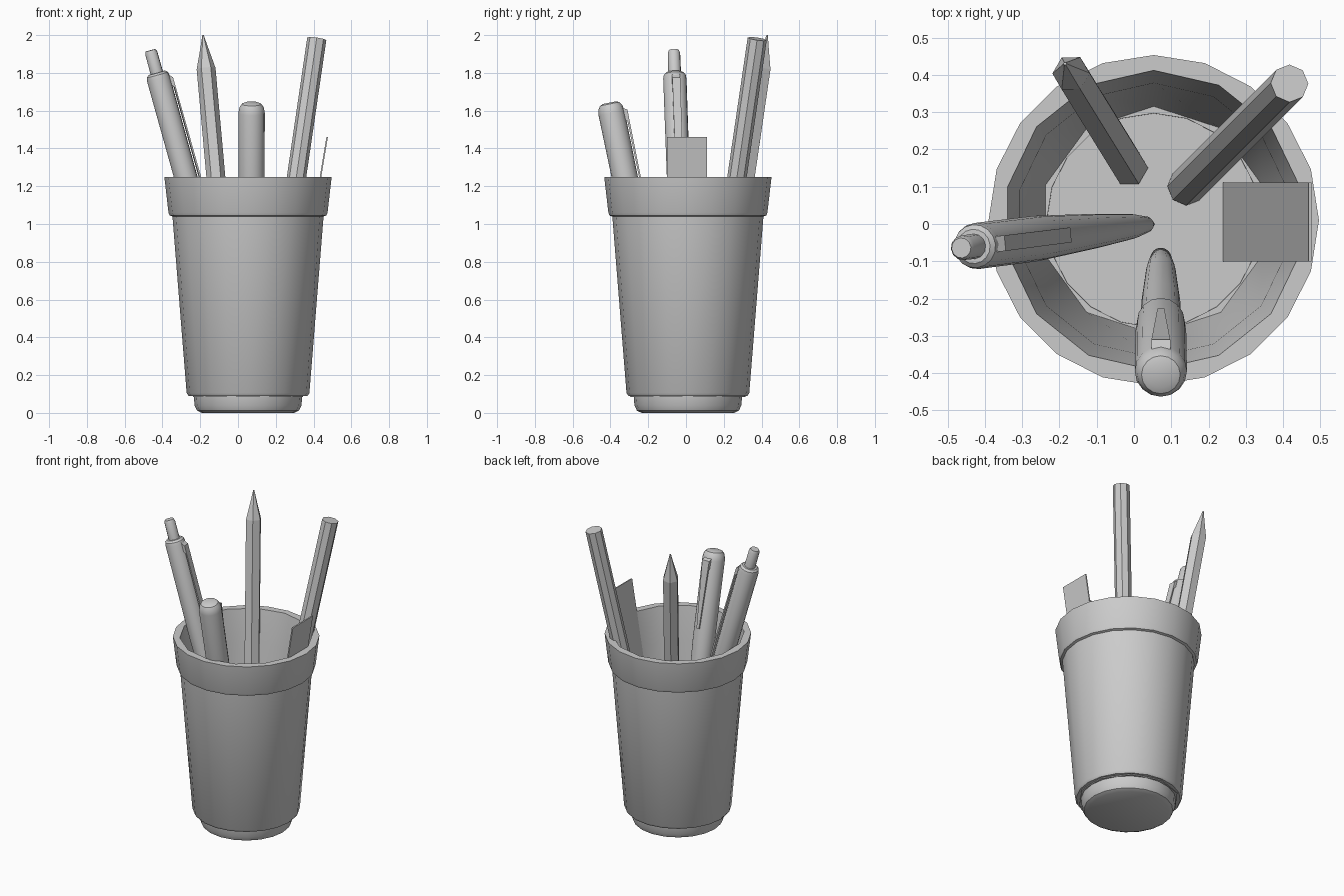
import bpy, bmesh, math
from mathutils import Vector, Matrix

if "Cube" in bpy.data.objects:
    bpy.data.objects.remove(bpy.data.objects["Cube"])


def finish(name, bm, matrix=None, smooth=True):
    bmesh.ops.recalc_face_normals(bm, faces=bm.faces)
    if matrix:
        bm.transform(matrix)
    me = bpy.data.meshes.new(name)
    bm.to_mesh(me)
    bm.free()
    ob = bpy.data.objects.new(name, me)
    bpy.context.collection.objects.link(ob)
    if smooth:
        bpy.ops.object.select_all(action='DESELECT')
        ob.select_set(True)
        bpy.context.view_layer.objects.active = ob
        bpy.ops.object.shade_smooth_by_angle(angle=math.radians(32))
    return ob


def stitch(bm, a, b):
    """Skin two rings that may have different vertex counts."""
    n, m = len(a), len(b)
    if n == m:
        for k in range(n):
            bm.faces.new((a[k], a[(k + 1) % n], b[(k + 1) % n], b[k]))
        return
    i = j = 0
    while i < n or j < m:
        if j == m or (i < n and (i + 1) * m <= (j + 1) * n):
            bm.faces.new((a[i % n], a[(i + 1) % n], b[j % m]))
            i += 1
        else:
            bm.faces.new((a[i % n], b[(j + 1) % m], b[j % m]))
            j += 1


def lathe(name, rings, sides=16, matrix=None, smooth=True, phase=0.0):
    """Rings are (radius, height) or (radius, height, sides); both ends are capped."""
    bm = bmesh.new()
    loops = []
    for ring in rings:
        r, z = ring[:2]
        n = ring[2] if len(ring) > 2 else sides
        loops.append([bm.verts.new((r * math.cos(phase + 2 * math.pi * k / n),
                                    r * math.sin(phase + 2 * math.pi * k / n), z))
                      for k in range(n)])
    for a, b in zip(loops, loops[1:]):
        stitch(bm, a, b)
    bm.faces.new(loops[0])
    bm.faces.new(loops[-1])
    return finish(name, bm, matrix, smooth)


def lean(base, top, side):
    """Frame at base, local z toward top, local x facing side."""
    base = Vector(base)
    z = (Vector(top) - base).normalized()
    y = z.cross(Vector(side)).normalized()
    x = y.cross(z)
    m = Matrix((x, y, z)).transposed().to_4x4()
    m.translation = base
    return m


def clip(name, profile, w_top, w_end, matrix):
    """Side profile (x, z) widened along y, tapering from top to end."""
    bm = bmesh.new()
    hi, lo = max(p[1] for p in profile), min(p[1] for p in profile)
    sides = []
    for s in (-0.5, 0.5):
        sides.append([bm.verts.new((x, s * (w_end + (w_top - w_end) * (z - lo) / (hi - lo)), z))
                      for x, z in profile])
    stitch(bm, *sides)
    for side in sides:
        bm.faces.new(side)
    return finish(name, bm, matrix, False)


# Cup: stepped foot, tapered wall, lip, open interior
lathe("cup", [(.245, 0), (.27, .012), (.283, .04), (.287, .09), (.315, .09), (.325, .105),
              (.400, 1.04), (.415, 1.045), (.421, 1.06), (.443, 1.25),
              (.402, 1.25, 14), (.368, 1.03, 14), (.305, .085, 10)],
      sides=20, matrix=Matrix.Translation((.053, .01, 0)), phase=math.pi / 2)

# Click pen leaning left
m = lean((.045, 0, .09), (-.43, -.06, 1.80), (1, 0.1, 0))
lathe("click_pen_body", [(.010, 0), (.022, .05), (.034, .2), (.046, .55), (.055, .9),
                         (.061, 1.15), (.062, 1.745), (.058, 1.765), (.046, 1.776)], matrix=m)
lathe("click_pen_button", [(.034, 1.76), (.033, 1.885), (.027, 1.9)], sides=12, matrix=m)
clip("click_pen_clip", [(.05, 1.76), (.075, 1.73), (.078, 1.08), (.068, 1.08),
                        (.068, 1.68), (.05, 1.70)], .042, .040, m)

# Capped marker leaning forward
m = lean((.072, -.085, .09), (.072, -.405, 1.64), (0, 1, 0))
lathe("marker_body", [(.014, 0), (.028, .03), (.040, .2), (.052, .6), (.056, .95)], matrix=m)
lathe("marker_cap", [(.056, .86), (.064, .87), (.066, .94), (.068, 1.0), (.070, 1.53),
                     (.064, 1.56), (.052, 1.578), (.034, 1.585)], matrix=m)
clip("marker_clip", [(.05, 1.55), (.086, 1.53), (.083, 1.10), (.074, 1.10),
                     (.074, 1.47), (.05, 1.49)], .052, .018, m)

# Sharpened pencil leaning back left
base, tip = Vector((-.012, .15, .085)), Vector((-.185, .43, 2.0))
length = (tip - base).length
lathe("sharp_pencil", [(.05, 0), (.05, length - .18), (.016, length - .05), (.004, length)],
      sides=6, matrix=lean(base, tip, (1, 0, 0)), smooth=False)

# Unsharpened pencil leaning back right
base, tip = Vector((.14, .10, .09)), Vector((.417, .377, 1.98))
lathe("blunt_pencil", [(.051, 0), (.051, (tip - base).length)],
      sides=8, matrix=lean(base, tip, (1, 0, 0)), smooth=False)

# Thin ruler leaning right
base, tip = Vector((.243, .005, .09)), Vector((.472, .005, 1.46))
length = (tip - base).length
bm = bmesh.new()
bmesh.ops.create_cube(bm, size=1)
bm.transform(Matrix.Translation((0, 0, length / 2)) @ Matrix.Diagonal((.008, .212, length, 1)))
finish("ruler", bm, lean(base, tip, (1, 0, 0)), False)
